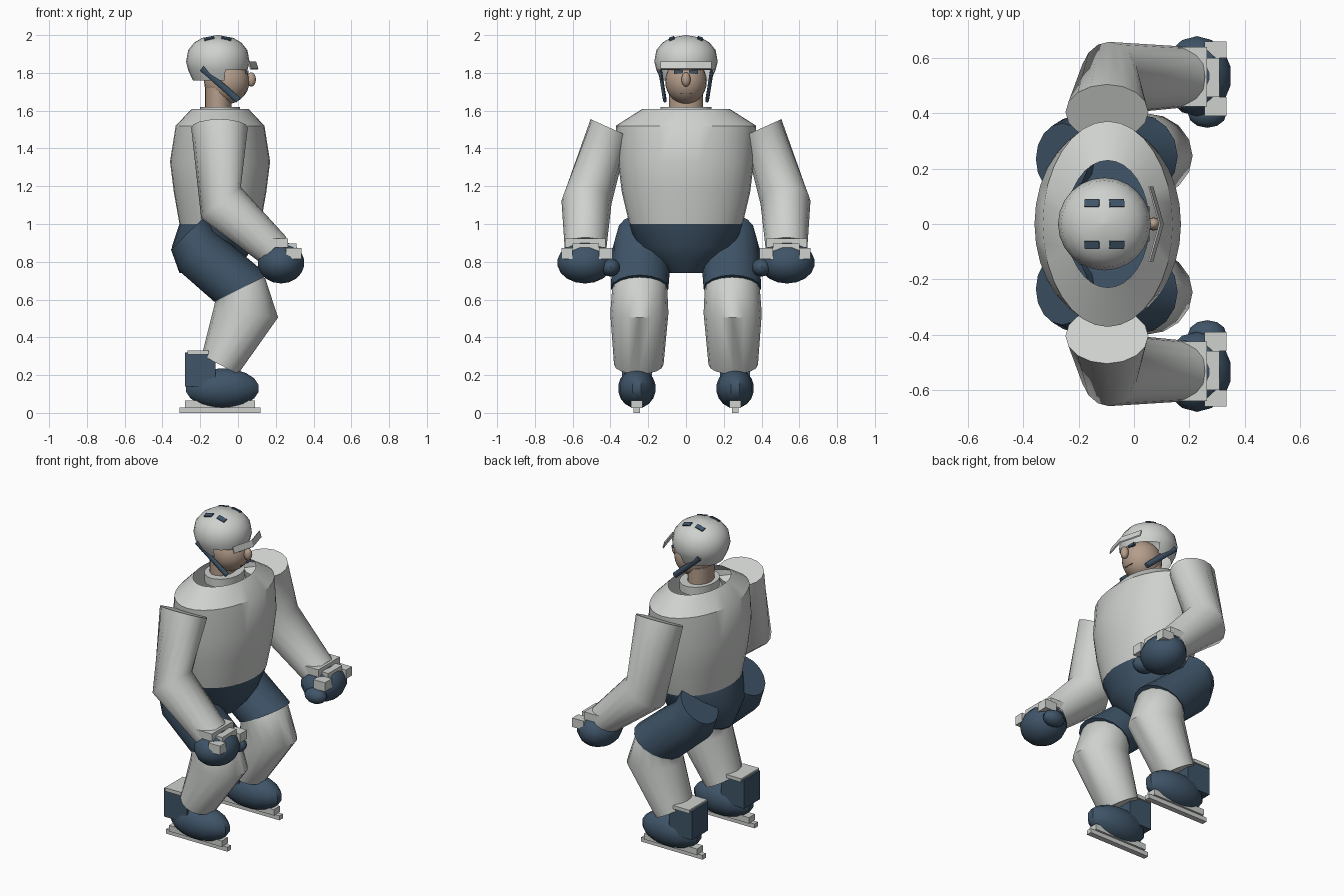
import bpy, bmesh, math
from mathutils import Vector, Matrix

if "Cube" in bpy.data.objects:
    bpy.data.objects.remove(bpy.data.objects["Cube"])


def material(name, rgb):
    m = bpy.data.materials.new(name)
    m.diffuse_color = (*rgb, 1)
    m.use_nodes = True
    m.node_tree.nodes["Principled BSDF"].inputs["Base Color"].default_value = m.diffuse_color
    return m


WHITE = material("off_white", (0.62, 0.64, 0.62))
NAVY = material("navy", (0.05, 0.09, 0.14))
SKIN = material("skin", (0.46, 0.34, 0.26))
DARK = material("dark_lip", (0.16, 0.11, 0.09))


def finish(name, bm, mat, smooth=True, angle=35):
    bmesh.ops.recalc_face_normals(bm, faces=bm.faces)
    me = bpy.data.meshes.new(name)
    bm.to_mesh(me)
    bm.free()
    ob = bpy.data.objects.new(name, me)
    bpy.context.collection.objects.link(ob)
    me.materials.append(mat)
    if smooth:
        bpy.ops.object.select_all(action='DESELECT')
        ob.select_set(True)
        bpy.context.view_layer.objects.active = ob
        bpy.ops.object.shade_smooth_by_angle(angle=math.radians(angle))
    return ob


def box(name, lo, hi, mat, rot=None):
    """Box from its low and high corners, optionally rotated about its centre."""
    lo, hi = Vector(lo), Vector(hi)
    bm = bmesh.new()
    bmesh.ops.create_cube(bm, size=1)
    m = Matrix.Translation((lo + hi) / 2) @ (rot or Matrix()) @ Matrix.Diagonal((*(hi - lo), 1))
    bm.transform(m)
    return finish(name, bm, mat, False)


def ball(name, c, r, mat, seg=14, rings=9):
    bm = bmesh.new()
    bmesh.ops.create_uvsphere(bm, u_segments=seg, v_segments=rings, radius=1)
    bm.transform(Matrix.Translation(c) @ Matrix.Diagonal((*r, 1)))
    return finish(name, bm, mat)


def loft(rings, caps=(True, True)):
    """Skin a list of rings of points."""
    bm = bmesh.new()
    vs = [[bm.verts.new(p) for p in ring] for ring in rings]
    n = len(vs[0])
    for a, b in zip(vs, vs[1:]):
        for i in range(n):
            j = (i + 1) % n
            bm.faces.new((a[i], a[j], b[j], b[i]))
    for cap, ring in zip(caps, (vs[0], vs[-1])):
        if cap:
            bm.faces.new(ring)
    return bm


def stack(levels, n=32):
    """Horizontal ellipses given as (z, centre x, half x, half y)."""
    return [[(cx + rx * math.cos(2 * math.pi * i / n), ry * math.sin(2 * math.pi * i / n), z)
             for i in range(n)] for z, cx, rx, ry in levels]


def limb(name, s, sections, mat, n=16):
    """Tube through ellipses given by their back and front (x, z) points,
    centre y, half width in y and outward rise; s mirrors it in y."""
    rings = []
    for back, front, y, ry, rise in sections:
        a, b = Vector((back[0], 0, back[1])), Vector((front[0], 0, front[1]))
        c, u, v = (a + b) / 2 + Vector((0, s * y, 0)), (b - a) / 2, Vector((0, s * ry, rise))
        rings.append([c + u * math.cos(2 * math.pi * i / n) + v * math.sin(2 * math.pi * i / n)
                      for i in range(n)])
    return finish(name, loft(rings), mat, angle=50)


# Jersey body, open at the neck and waist
finish("jersey_body", loft(stack([
    (1.00, -0.095, 0.215, 0.30), (1.17, -0.095, 0.245, 0.34), (1.33, -0.095, 0.265, 0.36),
    (1.52, -0.095, 0.235, 0.372), (1.61, -0.095, 0.15, 0.23)]), (False, False)), WHITE)

# Shorts: seat
finish("shorts_seat", loft(stack([
    (0.74, -0.17, 0.14, 0.11), (0.81, -0.15, 0.185, 0.19), (0.88, -0.135, 0.215, 0.26),
    (1.00, -0.095, 0.215, 0.30)], 24)), NAVY)

# Collar and neck
finish("collar", loft(stack([(1.57, -0.095, 0.105, 0.135), (1.62, -0.095, 0.105, 0.135),
                             (1.62, -0.095, 0.08, 0.11)], 24)), WHITE)
finish("neck", loft(stack([(1.57, -0.105, 0.07, 0.09), (1.72, -0.105, 0.07, 0.09)], 20)), SKIN)

# Head, nose and mouth
ball("head", (-0.06, 0, 1.755), (0.12, 0.11, 0.12), SKIN, 24, 14)
ball("nose", (0.07, 0, 1.765), (0.025, 0.024, 0.038), SKIN, 12, 8)
box("mouth", (0.035, -0.03, 1.690), (0.042, 0.03, 1.694), DARK)

# Helmet shell with the face opening removed
bm = loft(stack([(z, -0.107, r, r) for z, r in (
    (1.76, 0.132), (1.815, 0.157), (1.86, 0.168), (1.92, 0.157), (1.96, 0.125),
    (1.985, 0.083), (2.0, 0.004))], 24), (False, True))
opening = [f for f in bm.faces if f.calc_center_median().z < 1.815 and f.calc_center_median().x > -0.07]
bmesh.ops.delete(bm, geom=opening, context='FACES')
finish("helmet_shell", bm, WHITE)

# Peak: thin plate bent at the middle
rings = [[(x, y, 1.855), (x + 0.006, y, 1.86), (x + 0.018, y, 1.822), (x + 0.012, y, 1.817)]
         for x, y in ((0.052, -0.135), (0.09, 0), (0.052, 0.135))]
finish("helmet_peak", loft(rings), WHITE, False)

# Helmet vents
for sy in (-1, 1):
    for x, tilt in ((-0.152, -0.22), (-0.062, 0.22)):
        rot = Matrix.Rotation(tilt, 4, 'Y') @ Matrix.Rotation(-sy * 0.36, 4, 'X')
        box("helmet_vent", (x - 0.027, sy * 0.075 - 0.014, 1.977),
            (x + 0.027, sy * 0.075 + 0.014, 1.986), NAVY, rot)

for s, side in ((-1, "right"), (1, "left")):
    def nm(part):
        return side + "_" + part

    def sbox(part, x, y, z, mat, rot=None):
        a, b = sorted((s * y[0], s * y[1]))
        return box(nm(part), (x[0], a, z[0]), (x[1], b, z[1]), mat, rot)

    # Brow and chin strap
    sbox("brow", (0.04, 0.056), (0.015, 0.063), (1.797, 1.813), NAVY)
    limb(nm("chin_strap"), s, [((-0.202, 1.812), (-0.18, 1.838), 0.139, 0.01, 0),
                               ((-0.01, 1.642), (0.012, 1.668), 0.112, 0.01, 0)], NAVY, 8)

    # Sleeve: shoulder, elbow, wrist
    limb(nm("sleeve"), s, [((-0.248, 1.51), (0.052, 1.51), 0.405, 0.1, 0.045),
                           ((-0.195, 1.03), (0.015, 1.195), 0.527, 0.132, 0.01),
                           ((0.112, 0.80), (0.257, 0.93), 0.532, 0.11, 0)], WHITE)

    # Glove with thumb and cuff pads
    ball(nm("glove"), (0.228, s * 0.535, 0.795), (0.127, 0.147, 0.11), NAVY)
    ball(nm("glove_thumb"), (0.265, s * 0.40, 0.77), (0.07, 0.052, 0.048), NAVY, 12, 8)
    sbox("glove_cuff", (0.15, 0.265), (0.425, 0.64), (0.875, 0.922), WHITE)
    sbox("glove_pad_inner", (0.255, 0.335), (0.39, 0.46), (0.815, 0.872), WHITE)
    sbox("glove_pad_outer", (0.255, 0.335), (0.60, 0.66), (0.815, 0.872), WHITE)
    sbox("glove_pad_bridge", (0.262, 0.31), (0.46, 0.60), (0.85, 0.897), WHITE)

    # Shorts leg
    limb(nm("shorts_leg"), s, [((-0.355, 0.865), (-0.165, 1.05), 0.235, 0.13, 0),
                               ((-0.315, 0.755), (-0.125, 0.965), 0.235, 0.157, 0),
                               ((-0.125, 0.588), (0.158, 0.73), 0.245, 0.152, 0)], NAVY)

    # Sock: thigh, knee, ankle
    limb(nm("sock"), s, [((-0.20, 0.70), (-0.02, 0.85), 0.235, 0.13, 0),
                         ((-0.118, 0.605), (0.145, 0.71), 0.245, 0.146, 0),
                         ((-0.13, 0.55), (0.212, 0.505), 0.247, 0.154, 0),
                         ((-0.192, 0.305), (0.0, 0.205), 0.25, 0.131, 0)], WHITE)

    # Skate: boot, heel guard, blade holder and blade
    ball(nm("boot"), (-0.083, s * 0.26, 0.13), (0.2, 0.1, 0.106), NAVY)
    sbox("boot_heel", (-0.28, -0.12), (0.18, 0.34), (0.14, 0.32), NAVY)
    sbox("boot_heel_trim", (-0.268, -0.155), (0.17, 0.35), (0.308, 0.33), WHITE)
    sbox("blade_holder", (-0.28, 0.09), (0.23, 0.29), (0.027, 0.065), WHITE)
    sbox("blade", (-0.31, 0.12), (0.243, 0.277), (0, 0.028), WHITE)
